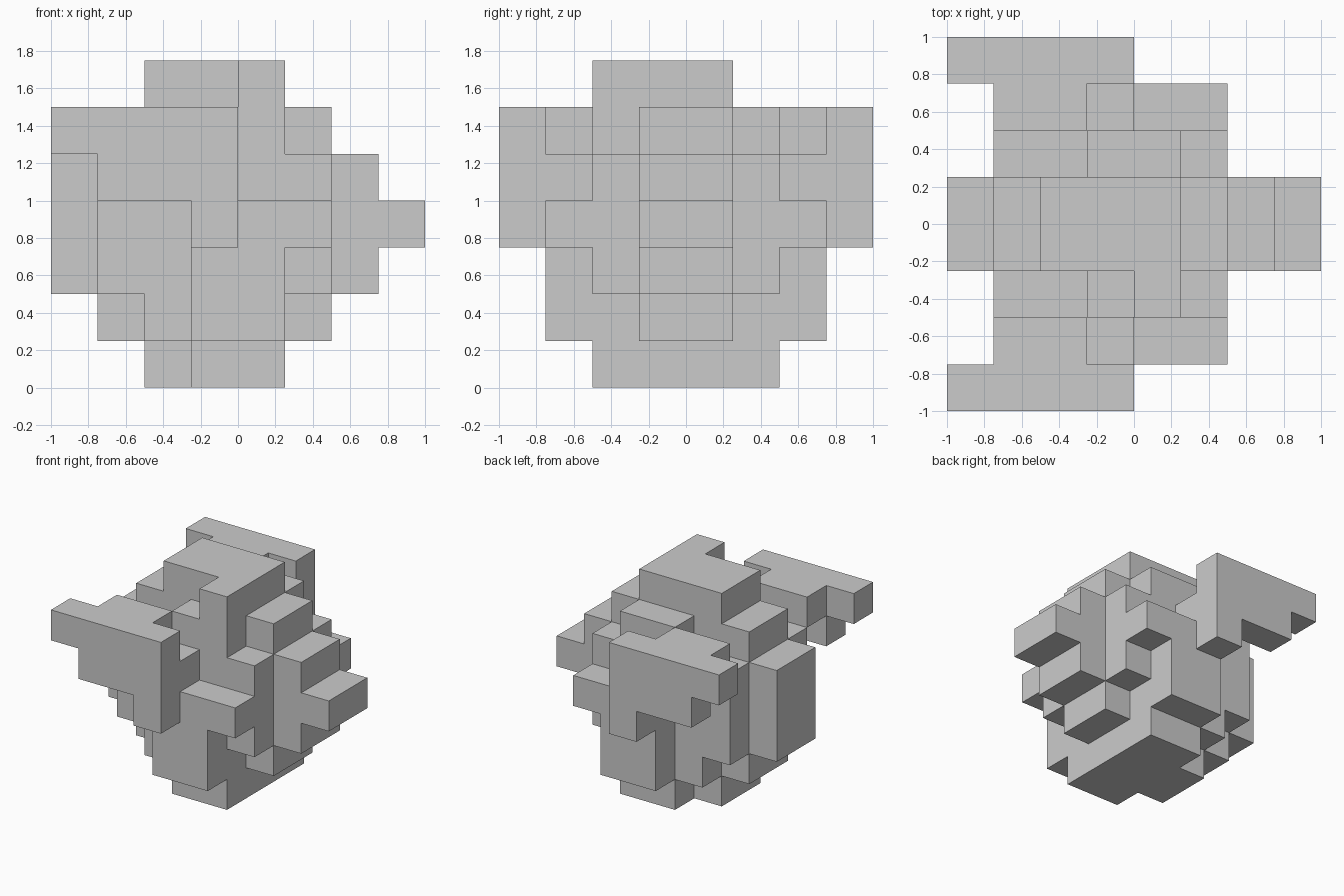
import bpy, bmesh
from mathutils import Vector

if "Cube" in bpy.data.objects:
    bpy.data.objects.remove(bpy.data.objects["Cube"])

S = 0.25  # edge length of one block

# Runs of blocks per layer: distance from the middle plane -> (first x, last x)
# for z = 0..5; every run is mirrored across y.
CORE = [  # two middle slices
    (2, 4), (1, 5), (0, 6), (0, 7), (0, 6), (1, 5)]
INNER = [  # next slice on each side
    (3, 4), (2, 4), (1, 5), (1, 5), (1, 5), (3, 4)]
OUTER = [  # cheek slice on each side
    None, (3, 4), (3, 4), (3, 5), (3, 3), (1, 2)]
FIN = [  # outermost plate on each side
    None, None, None, (3, 3), (1, 3), (0, 3)]


def cells(profile, y):
    return {(x, y, z) for z, run in enumerate(profile) if run
            for x in range(run[0], run[1] + 1)}


parts = {"body": set(), "right_fin": cells(FIN, 0), "left_fin": cells(FIN, 7)}
for dist, profile in enumerate((CORE, INNER, OUTER)):
    parts["body"] |= cells(profile, 3 - dist) | cells(profile, 4 + dist)

# Top crest with one block stepping forward
parts["crest"] = {(x, y, 6) for x in (2, 3, 4) for y in (3, 4)} | {(4, 2, 6)}

filled = set().union(*parts.values())


def build(name, blocks):
    """Make the outer skin of a block set, leaving out faces between blocks."""
    bm = bmesh.new()
    for cell in sorted(blocks):
        for axis in range(3):
            for side in (0, 1):
                near = list(cell)
                near[axis] += 2 * side - 1
                if tuple(near) in filled:
                    continue
                u, v = (axis + 1) % 3, (axis + 2) % 3
                corners = []
                for du, dv in ((0, 0), (1, 0), (1, 1), (0, 1)):
                    p = Vector(cell)
                    p[axis] += side
                    p[u] += du
                    p[v] += dv
                    corners.append(bm.verts.new((p - Vector((4, 4, 0))) * S))
                bm.faces.new(corners if side else corners[::-1])
    bmesh.ops.remove_doubles(bm, verts=bm.verts, dist=0.001)
    mesh = bpy.data.meshes.new(name)
    bm.to_mesh(mesh)
    bm.free()
    bpy.context.collection.objects.link(bpy.data.objects.new(name, mesh))


for part_name, blocks in parts.items():
    build(part_name, blocks)
